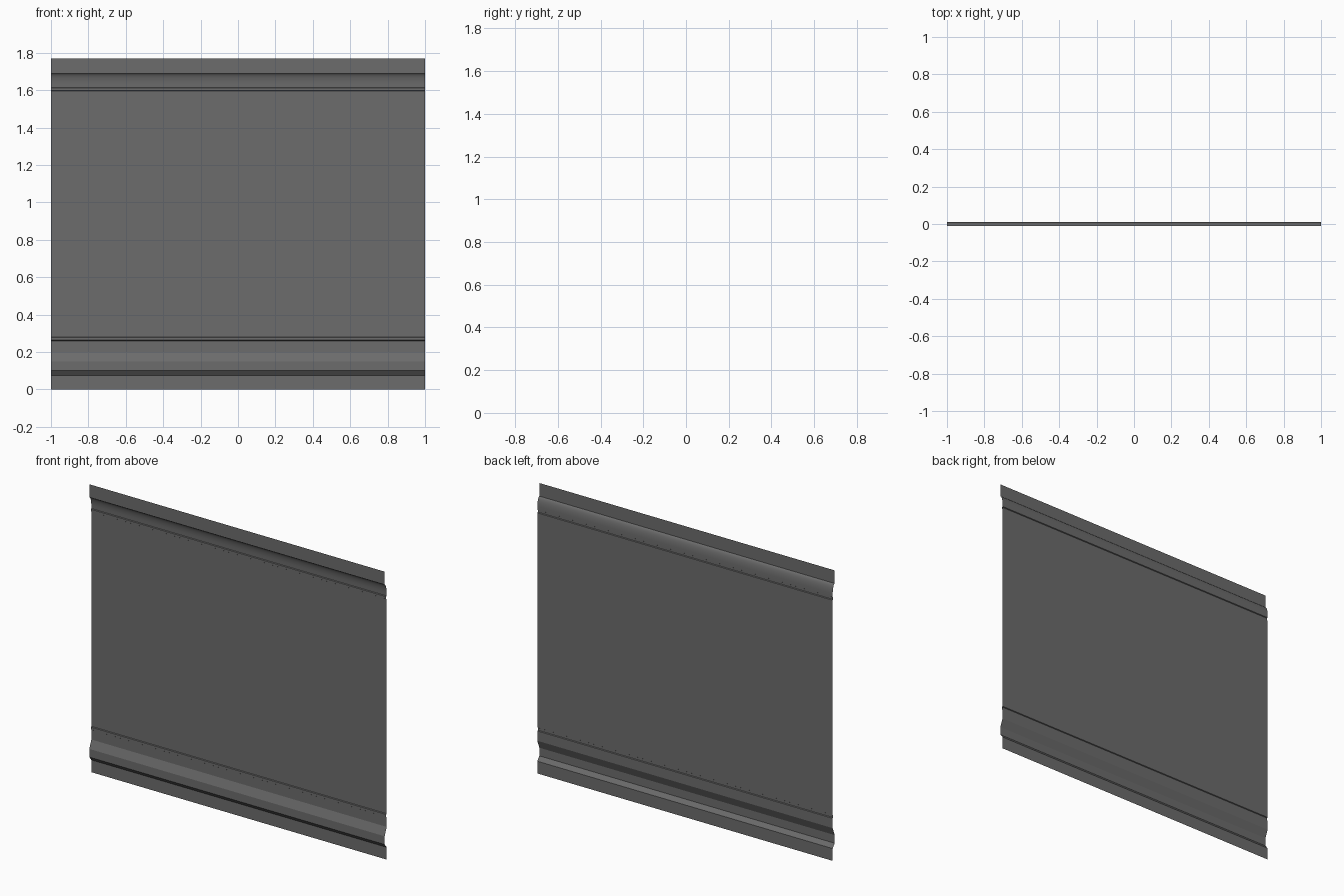
import bpy, bmesh, math

if "Cube" in bpy.data.objects:
    bpy.data.objects.remove(bpy.data.objects["Cube"])

F, B = -0.01, 0.01      # front and back planes of the folded sheet
R = 0.005               # front plane of the small ribs

# Side profile (y, z), from bottom lip to top lip
profile = [(B, 0.0), (B, 0.075), (F, 0.10), (F, 0.15), (B, 0.20)]


def rib(z0, z1):
    """Narrow pressed rib across the panel."""
    return [(B, z0), (R, z0 + 0.003), (R, z1 - 0.003), (B, z1)]


profile += rib(0.26, 0.281)
profile += rib(1.595, 1.614)

# Concave cove sweeping forward under the top lip
for i in range(1, 11):
    a = i / 10 * math.pi / 2
    profile.append((B + (F - B) * (1 - math.cos(a)), 1.625 + 0.065 * math.sin(a)))
profile.append((F, 1.77))

# Sheet panel: profile drawn out along x, open at both ends
bm = bmesh.new()
left = [bm.verts.new((-1, y, z)) for y, z in profile]
right = [bm.verts.new((1, y, z)) for y, z in profile]
for i in range(len(profile) - 1):
    bm.faces.new((left[i], right[i], right[i + 1], left[i + 1]))
mesh = bpy.data.meshes.new("sheet_panel")
bm.to_mesh(mesh)
bm.free()
panel = bpy.data.objects.new("sheet_panel", mesh)
bpy.context.collection.objects.link(panel)

# Painted metal colour
mat = bpy.data.materials.new("dark_grey_metal")
mat.diffuse_color = (0.15, 0.15, 0.15, 1)
mat.use_nodes = True
mat.node_tree.nodes["Principled BSDF"].inputs["Base Color"].default_value = mat.diffuse_color
mesh.materials.append(mat)

# Smooth cove, crisp folds
bpy.context.view_layer.objects.active = panel
panel.select_set(True)
bpy.ops.object.shade_smooth_by_angle(angle=math.radians(20))
